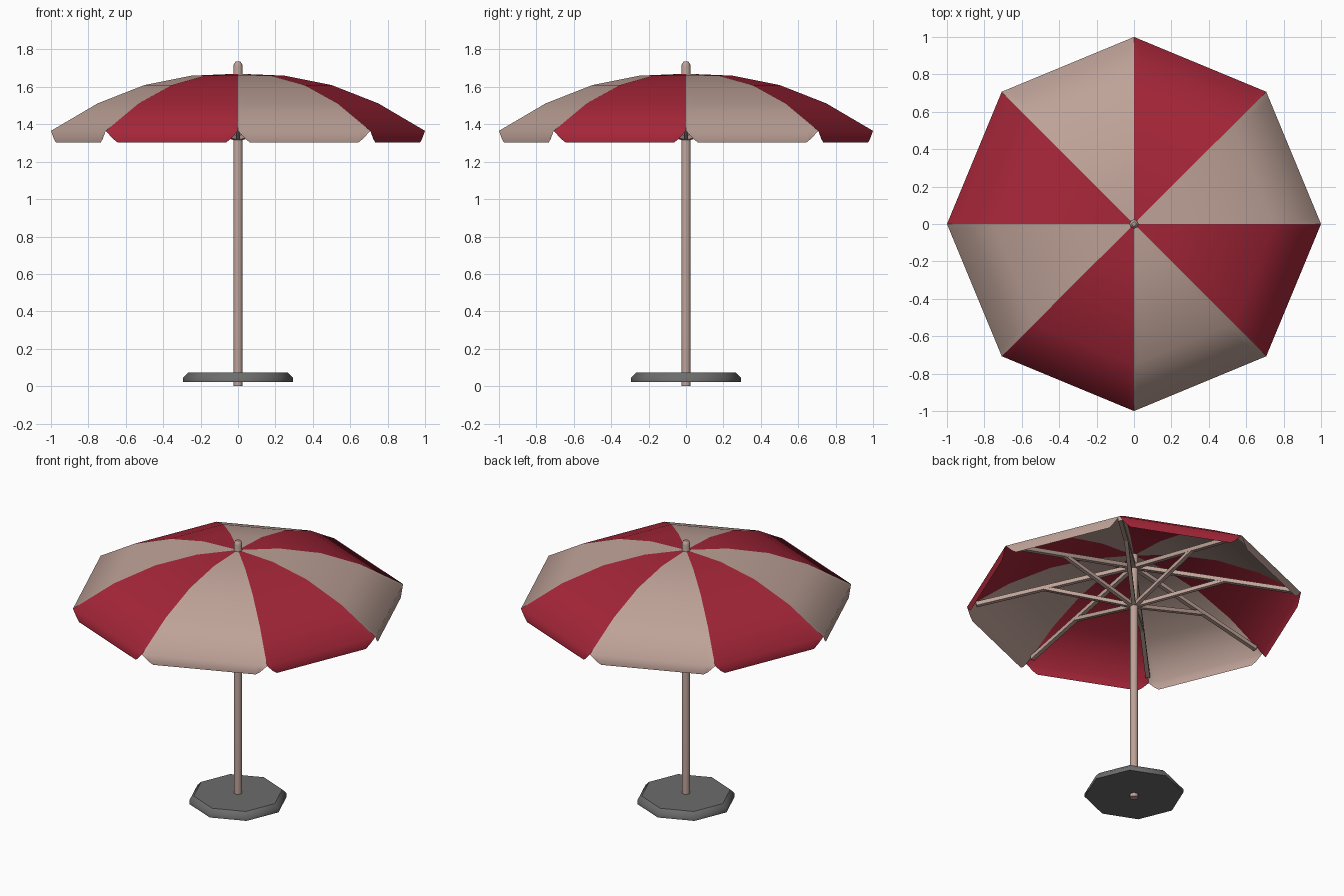
import bpy
import bmesh
from math import radians, cos, sin
from mathutils import Vector

cube = bpy.data.objects.get("Cube")
if cube:
    bpy.data.objects.remove(cube, do_unlink=True)


def make_material(name, rgb):
    mat = bpy.data.materials.new(name)
    mat.use_nodes = True
    mat.diffuse_color = (*rgb, 1)
    mat.node_tree.nodes["Principled BSDF"].inputs["Base Color"].default_value = (*rgb, 1)
    return mat


TAN = make_material("warm tan", (0.515, 0.362, 0.314))
RED = make_material("deep red", (0.376, 0.019, 0.040))
GREY = make_material("dark grey", (0.15, 0.15, 0.15))


def finish(bm, name, mat, smooth_angle=None):
    """Turn a bmesh into a named object with one material."""
    mesh = bpy.data.meshes.new(name)
    bm.to_mesh(mesh)
    bm.free()
    mesh.materials.append(mat)
    obj = bpy.data.objects.new(name, mesh)
    bpy.context.collection.objects.link(obj)
    if smooth_angle:
        bpy.ops.object.select_all(action="DESELECT")
        obj.select_set(True)
        bpy.context.view_layer.objects.active = obj
        bpy.ops.object.shade_smooth_by_angle(angle=radians(smooth_angle))
    return obj


def spoke(i, r, z):
    a = radians(45 * i)
    return Vector((r * cos(a), r * sin(a), z))


def lathe(name, profile, mat, smooth_angle):
    """Eight-sided solid of revolution, capped at both ends."""
    bm = bmesh.new()
    rings = [[bm.verts.new(spoke(i, r, z)) for i in range(8)] for r, z in profile]
    for low, high in zip(rings, rings[1:]):
        for i in range(8):
            j = (i + 1) % 8
            bm.faces.new((low[i], low[j], high[j], high[i]))
    bm.faces.new(rings[0][::-1])
    bm.faces.new(rings[-1])
    return finish(bm, name, mat, smooth_angle)


def bar(name, start, end, width, mat):
    """Square bar between two points."""
    axis = end - start
    turn = axis.to_track_quat("X", "Z").to_matrix().to_4x4()
    bm = bmesh.new()
    bmesh.ops.create_cube(bm, size=1)
    bmesh.ops.scale(bm, vec=(axis.length, width, width), verts=bm.verts)
    bmesh.ops.transform(bm, matrix=turn, verts=bm.verts)
    bmesh.ops.translate(bm, vec=(start + end) / 2, verts=bm.verts)
    return finish(bm, name, mat)


# Canopy panel with hanging flap cut away at its corners
DOME = [(0.015, 1.67), (0.25, 1.66), (0.5, 1.61), (0.75, 1.512), (1.0, 1.365)]
HEM = [(0, 1.365), (0.055, 1.322), (0.09, 1.303), (0.5, 1.303),
       (0.91, 1.303), (0.945, 1.322), (1, 1.365)]


def canopy_panel(i):
    bm = bmesh.new()
    rows = []
    for r, z in DOME:
        a, b = spoke(i, r, z), spoke(i + 1, r, z)
        rows.append([bm.verts.new(a.lerp(b, t)) for t, _ in HEM])
    rim = rows[-1]
    hem = [rim[0]]
    for vert, (_, z) in zip(rim[1:-1], HEM[1:-1]):
        hem.append(bm.verts.new((vert.co.x, vert.co.y, z)))
    hem.append(rim[-1])
    rows.append(hem)
    for up, low in zip(rows, rows[1:]):
        for k in range(len(HEM) - 1):
            corners = (up[k], low[k], low[k + 1], up[k + 1])
            bm.faces.new(list(dict.fromkeys(corners)))
    return finish(bm, f"canopy_panel_{i + 1}", RED if i % 2 else TAN, 100)


for i in range(8):
    canopy_panel(i)
    # Long rib under each seam, and the strut that props it
    bar(f"rib_{i + 1}", spoke(i, 0.01, 1.59), spoke(i, 0.945, 1.38), 0.026, TAN)
    bar(f"strut_{i + 1}", spoke(i, 0.01, 1.325), spoke(i, 0.54, 1.47), 0.024, TAN)

# Pole with rounded tip
lathe("pole", [(0.025, 0), (0.025, 1.71), (0.021, 1.725), (0.012, 1.735)], TAN, 50)

# Bevelled base slab
lathe("base", [(0.295, 0.022), (0.295, 0.045), (0.268, 0.072)], GREY, 47)
